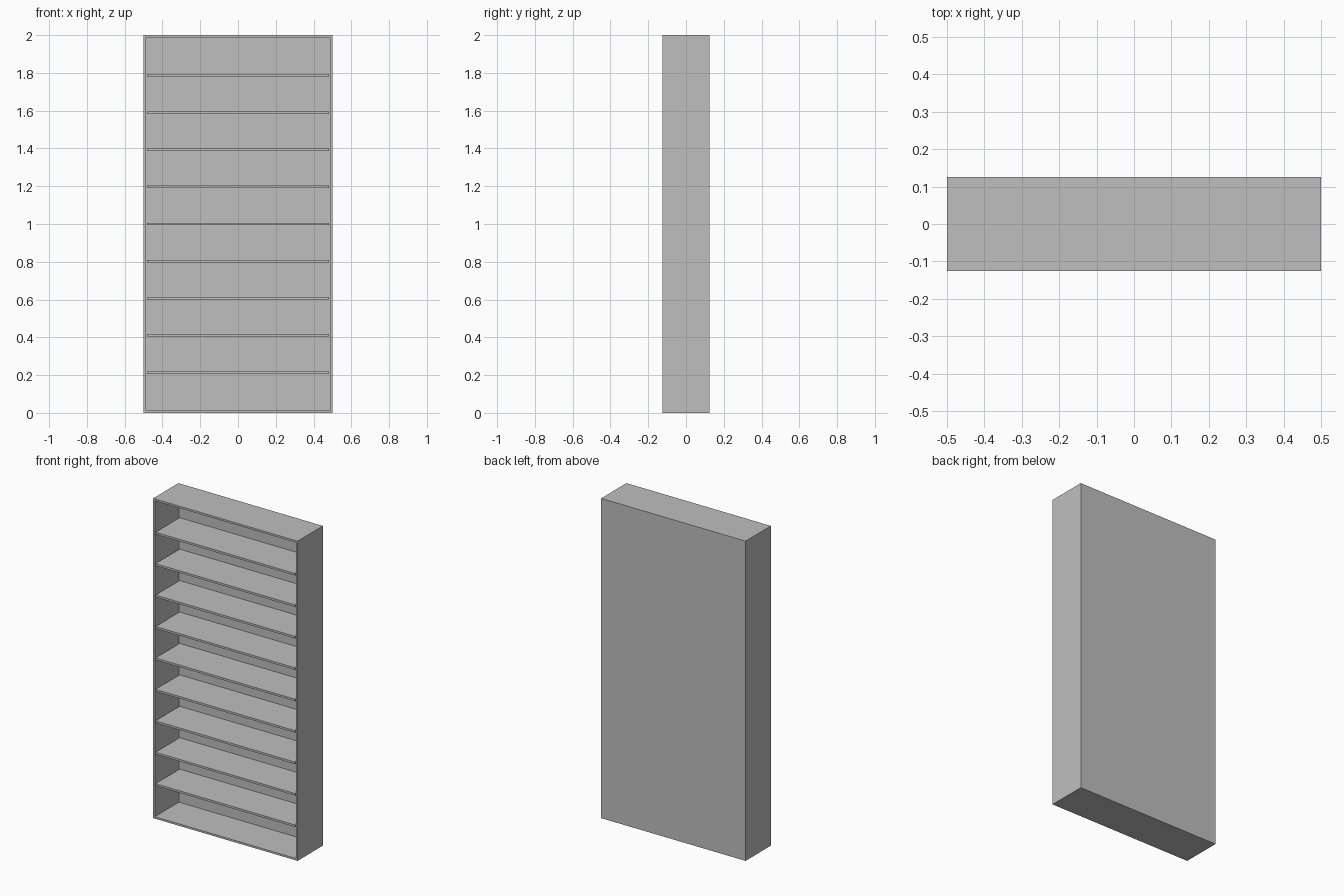
import bpy
import bmesh
from mathutils import Matrix, Vector

WIDTH, DEPTH, HEIGHT = 1.0, 0.25, 2.0
WALL, BACK, SHELF = 0.017, 0.012, 0.013
CELLS = 10

cube = bpy.data.objects.get("Cube")
if cube:
    bpy.data.objects.remove(cube, do_unlink=True)

grey = bpy.data.materials.new("light grey")
grey.use_nodes = True
colour = (0.52, 0.52, 0.52, 1)
grey.diffuse_color = colour
grey.node_tree.nodes["Principled BSDF"].inputs["Base Color"].default_value = colour


def box(bm, size, centre):
    place = Matrix.Translation(centre) @ Matrix.Diagonal((*size, 1))
    bmesh.ops.create_cube(bm, size=1, matrix=place)


def finish(bm, name):
    bmesh.ops.recalc_face_normals(bm, faces=bm.faces)
    mesh = bpy.data.meshes.new(name)
    bm.to_mesh(mesh)
    bm.free()
    mesh.materials.append(grey)
    obj = bpy.data.objects.new(name, mesh)
    bpy.context.collection.objects.link(obj)
    return obj


# Case: a solid block hollowed out from the front
bm = bmesh.new()
box(bm, (WIDTH, DEPTH, HEIGHT), (0, 0, HEIGHT / 2))
bm.normal_update()
front = min(bm.faces, key=lambda f: f.calc_center_median().y)
bmesh.ops.inset_region(bm, faces=[front], thickness=WALL)
hollow = bmesh.ops.extrude_discrete_faces(bm, faces=[front])["faces"][0]
bmesh.ops.translate(bm, verts=hollow.verts, vec=Vector((0, DEPTH - BACK, 0)))
finish(bm, "case")

# Shelves: evenly spaced, flush with the front of the case
pitch = (HEIGHT - 2 * WALL) / CELLS
for i in range(1, CELLS):
    bm = bmesh.new()
    box(bm, (WIDTH - 2 * WALL, DEPTH - BACK, SHELF), (0, -BACK / 2, WALL + i * pitch))
    finish(bm, f"shelf_{i}")
